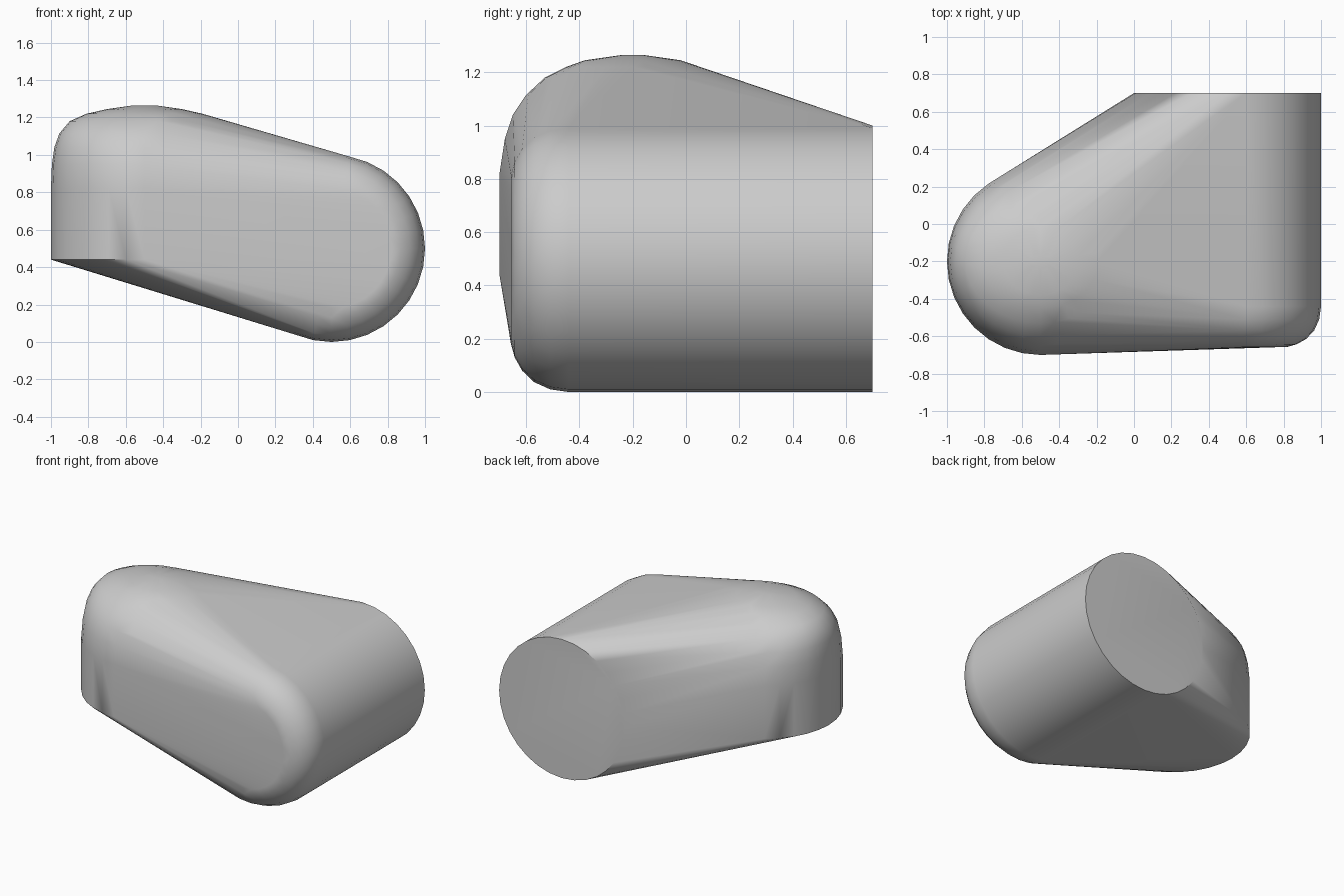
import bpy, bmesh
from math import sin, cos, pi, radians
from mathutils import Vector

cube = bpy.data.objects.get("Cube")
if cube:
    bpy.data.objects.remove(cube, do_unlink=True)

SEGMENTS = 32

grey = bpy.data.materials.new("light_grey")
grey.use_nodes = True
colour = (0.6, 0.6, 0.6, 1)
grey.diffuse_color = colour
grey.node_tree.nodes["Principled BSDF"].inputs["Base Color"].default_value = colour


def add_ring(bm, centre, u, v):
    """Add an ellipse of points spanned by the half axes u and v."""
    for i in range(SEGMENTS):
        a = 2 * pi * i / SEGMENTS
        bm.verts.new(Vector(centre) + Vector(u) * cos(a) + Vector(v) * sin(a))


bm = bmesh.new()

# Upright lobe with a domed top: height, half width, half depth
lobe = [(0.44, 0.5, 0.5), (0.82, 0.5, 0.5), (0.95, 0.495, 0.48),
        (1.04, 0.482, 0.45), (1.115, 0.455, 0.4), (1.18, 0.40, 0.33),
        (1.22, 0.31, 0.25), (1.245, 0.2, 0.18), (1.265, 0.06, 0.04)]
for z, rx, ry in lobe:
    add_ring(bm, (-0.5, -0.2, z), (rx, 0, 0), (0, ry, 0))

# Lying cylinder, flat at the back and filleted at the front: depth, radius
barrel = [(0.7, 0.5), (-0.44, 0.5), (-0.51, 0.49), (-0.57, 0.463),
          (-0.615, 0.42), (-0.643, 0.37), (-0.657, 0.32)]
for y, r in barrel:
    add_ring(bm, (0.5, y, 0.5), (r, 0, 0), (0, 0, r))

# Stretch one skin over both volumes
bmesh.ops.convex_hull(bm, input=bm.verts[:], use_existing_faces=False)
loose = [v for v in bm.verts if not v.link_faces]
bmesh.ops.delete(bm, geom=loose, context='VERTS')
bmesh.ops.dissolve_limit(bm, angle_limit=radians(0.5),
                         verts=bm.verts[:], edges=bm.edges[:])
bmesh.ops.recalc_face_normals(bm, faces=bm.faces[:])

mesh = bpy.data.meshes.new("rounded_body")
bm.to_mesh(mesh)
bm.free()
mesh.materials.append(grey)
body = bpy.data.objects.new("rounded_body", mesh)
bpy.context.collection.objects.link(body)

# Smooth skin with a crisp rim round the flat back
bpy.ops.object.select_all(action='DESELECT')
body.select_set(True)
bpy.context.view_layer.objects.active = body
bpy.ops.object.shade_smooth_by_angle(angle=radians(40))
weighted = body.modifiers.new("even_shading", 'WEIGHTED_NORMAL')
weighted.keep_sharp = True
